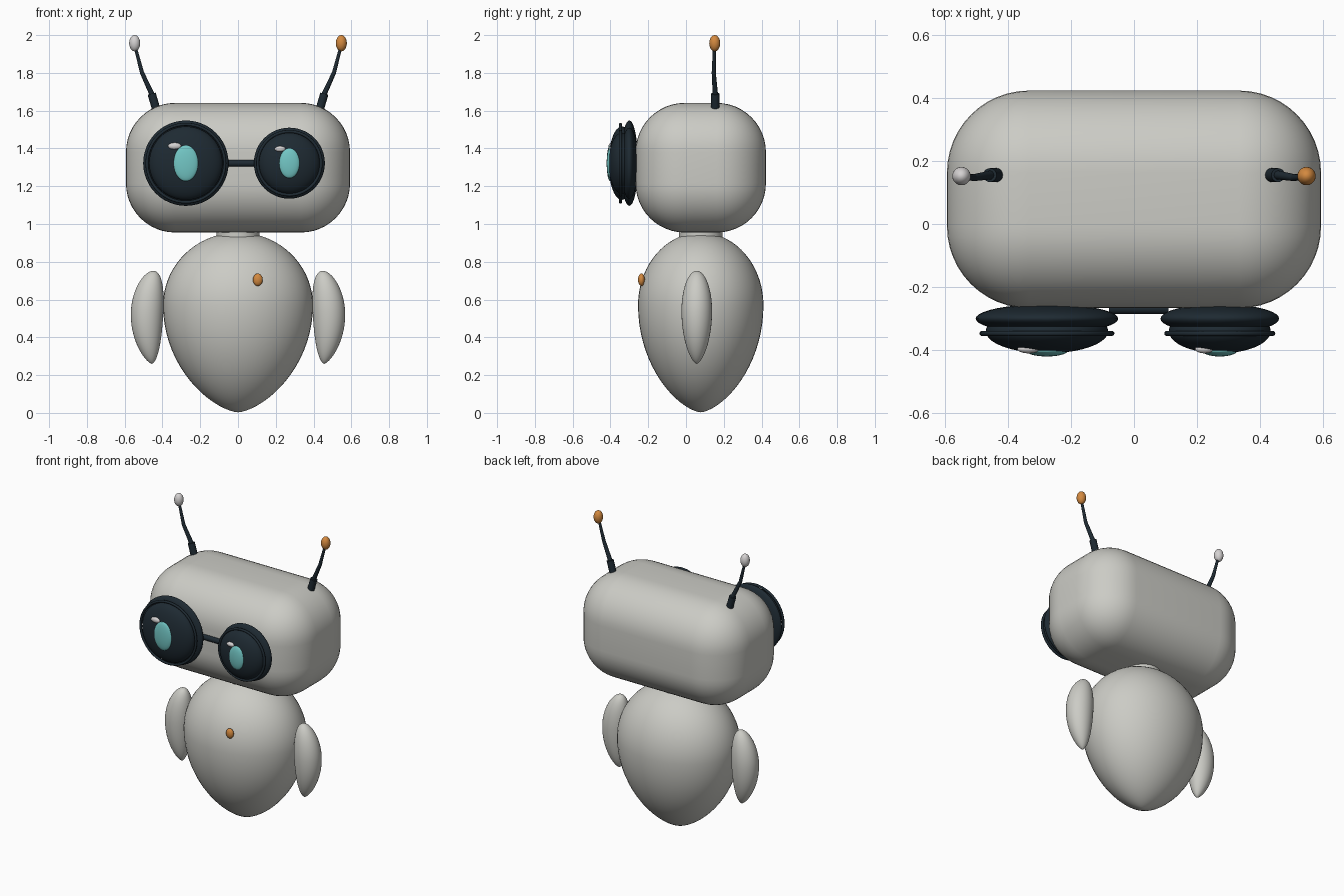
import bpy, bmesh, math
from mathutils import Vector, Matrix

if "Cube" in bpy.data.objects:
    bpy.data.objects.remove(bpy.data.objects["Cube"], do_unlink=True)


def material(name, rgb):
    m = bpy.data.materials.new(name)
    m.use_nodes = True
    m.diffuse_color = (*rgb, 1)
    bsdf = m.node_tree.nodes["Principled BSDF"]
    bsdf.inputs["Base Color"].default_value = (*rgb, 1)
    bsdf.inputs["Roughness"].default_value = 0.6
    return m


SHELL = material("warm grey shell", (0.60, 0.60, 0.56))
DARK = material("dark navy", (0.013, 0.023, 0.032))
CYAN = material("cyan", (0.17, 0.57, 0.56))
ORANGE = material("orange", (0.65, 0.25, 0.05))
PALE = material("pale grey", (0.66, 0.64, 0.64))


def finish(name, bm, mat):
    bmesh.ops.recalc_face_normals(bm, faces=bm.faces)
    me = bpy.data.meshes.new(name)
    bm.to_mesh(me)
    bm.free()
    me.materials.append(mat)
    me.shade_smooth()
    me.set_sharp_from_angle(angle=math.radians(40))
    ob = bpy.data.objects.new(name, me)
    bpy.context.scene.collection.objects.link(ob)
    return ob


def ellipsoid(name, center, radii, mat):
    bm = bmesh.new()
    bmesh.ops.create_uvsphere(bm, u_segments=40, v_segments=24, radius=1,
                              matrix=Matrix.Translation(center) @ Matrix.Diagonal((*radii, 1)))
    return finish(name, bm, mat)


def rod(name, a, b, r1, r2, mat):
    a, b = Vector(a), Vector(b)
    d = b - a
    turn = d.to_track_quat("Z", "Y").to_matrix().to_4x4()
    bm = bmesh.new()
    bmesh.ops.create_cone(bm, cap_ends=True, segments=24, radius1=r1, radius2=r2, depth=d.length,
                          matrix=Matrix.Translation((a + b) / 2) @ turn)
    return finish(name, bm, mat)


def egg(name, center, rx, ry, low, mid, high, power, mat, rings=36, sides=48):
    """Loft of ellipses: rounded above mid, tapered below; center(z) gives the axis."""
    bm = bmesh.new()
    loops = []
    for i in range(1, rings):
        t = math.pi * i / rings
        c = math.cos(t)
        z = mid + c * (high - mid if c > 0 else mid - low)
        s = math.sin(t) ** (1 if c > 0 else 2 * power)
        x, y = center(z)
        loops.append([bm.verts.new((x + rx * s * math.cos(a), y + ry * s * math.sin(a), z))
                      for a in (math.tau * k / sides for k in range(sides))])
    for p, q in zip(loops, loops[1:]):
        for k in range(sides):
            n = (k + 1) % sides
            bm.faces.new((p[k], p[n], q[n], q[k]))
    for loop, z in ((loops[0], high), (loops[-1], low)):
        tip = bm.verts.new((*center(z), z))
        for k in range(sides):
            bm.faces.new((loop[k], loop[(k + 1) % sides], tip))
    return finish(name, bm, mat)


def ring(name, center, major, minor, mat):
    """Torus facing the front, made by spinning a circle about the y axis."""
    bm = bmesh.new()
    turn = Matrix.Translation(Vector(center) + Vector((major, 0, 0)))
    circle = bmesh.ops.create_circle(bm, segments=12, radius=minor, matrix=turn)
    edges = list({e for v in circle["verts"] for e in v.link_edges})
    bmesh.ops.spin(bm, geom=circle["verts"] + edges, cent=center, axis=(0, 1, 0),
                   angle=math.tau, steps=56, use_merge=True)
    bmesh.ops.remove_doubles(bm, verts=bm.verts, dist=0.0001)
    return finish(name, bm, mat)


# Head: a generously rounded box
bm = bmesh.new()
bmesh.ops.create_cube(bm, size=1, matrix=Matrix.Translation((0, 0.078, 1.298))
                      @ Matrix.Diagonal((1.186, 0.69, 0.686, 1)))
bmesh.ops.bevel(bm, geom=bm.edges[:], offset=0.26, segments=12, profile=0.5, affect="EDGES")
finish("head", bm, SHELL)

# Neck, body and chest button
rod("neck", (0, 0.078, 0.9), (0, 0.078, 0.97), 0.115, 0.115, SHELL)
egg("body", lambda z: (0, 0.078), 0.397, 0.332, 0.003, 0.57, 0.955, 0.65, SHELL)
ellipsoid("chest_button", (0.105, -0.236, 0.705), (0.026, 0.018, 0.033), ORANGE)

# Goggles: cushion, thin rim, domed lens, pupil and glint
for side, x, r in (("right", -0.276, 0.226), ("left", 0.272, 0.188)):
    z = 1.322
    ellipsoid(side + "_eye_cushion", (x, -0.30, z), (r, 0.046, r), DARK)
    ring(side + "_eye_rim", (x, -0.347, z), r - 0.02, 0.008, DARK)
    ellipsoid(side + "_eye_lens", (x, -0.34, z), (r * 0.86, 0.07, r * 0.86), DARK)
    ellipsoid(side + "_pupil", (x, -0.402, z), (r * 0.29, 0.018, r * 0.42), CYAN)
    ellipsoid(side + "_eye_glint", (x - r * 0.26, -0.396, z + r * 0.4),
              (r * 0.155, 0.014, r * 0.08), PALE)
rod("goggle_bridge", (-0.08, -0.268, 1.322), (0.11, -0.268, 1.322), 0.018, 0.018, DARK)

# Arms and antennas on both sides
for side, s, bulb in (("right", -1, PALE), ("left", 1, ORANGE)):
    egg(side + "_arm", lambda z: (s * (0.452 + 0.03 * (1 - ((z - 0.49) / 0.25) ** 2)), 0.057),
        0.086, 0.081, 0.26, 0.54, 0.752, 0.65, SHELL)
    base, top = (s * 0.434, 0.155, 1.61), (s * 0.457, 0.155, 1.69)
    bend, tip = (s * 0.508, 0.147, 1.80), (s * 0.542, 0.15, 1.93)
    rod(side + "_antenna_socket", base, top, 0.022, 0.022, DARK)
    rod(side + "_antenna_lower_rod", top, bend, 0.014, 0.011, DARK)
    ellipsoid(side + "_antenna_joint", bend, (0.011, 0.011, 0.011), DARK)
    rod(side + "_antenna_upper_rod", bend, tip, 0.011, 0.008, DARK)
    ellipsoid(side + "_antenna_bulb", (s * 0.547, 0.152, 1.957), (0.029, 0.029, 0.043), bulb)
